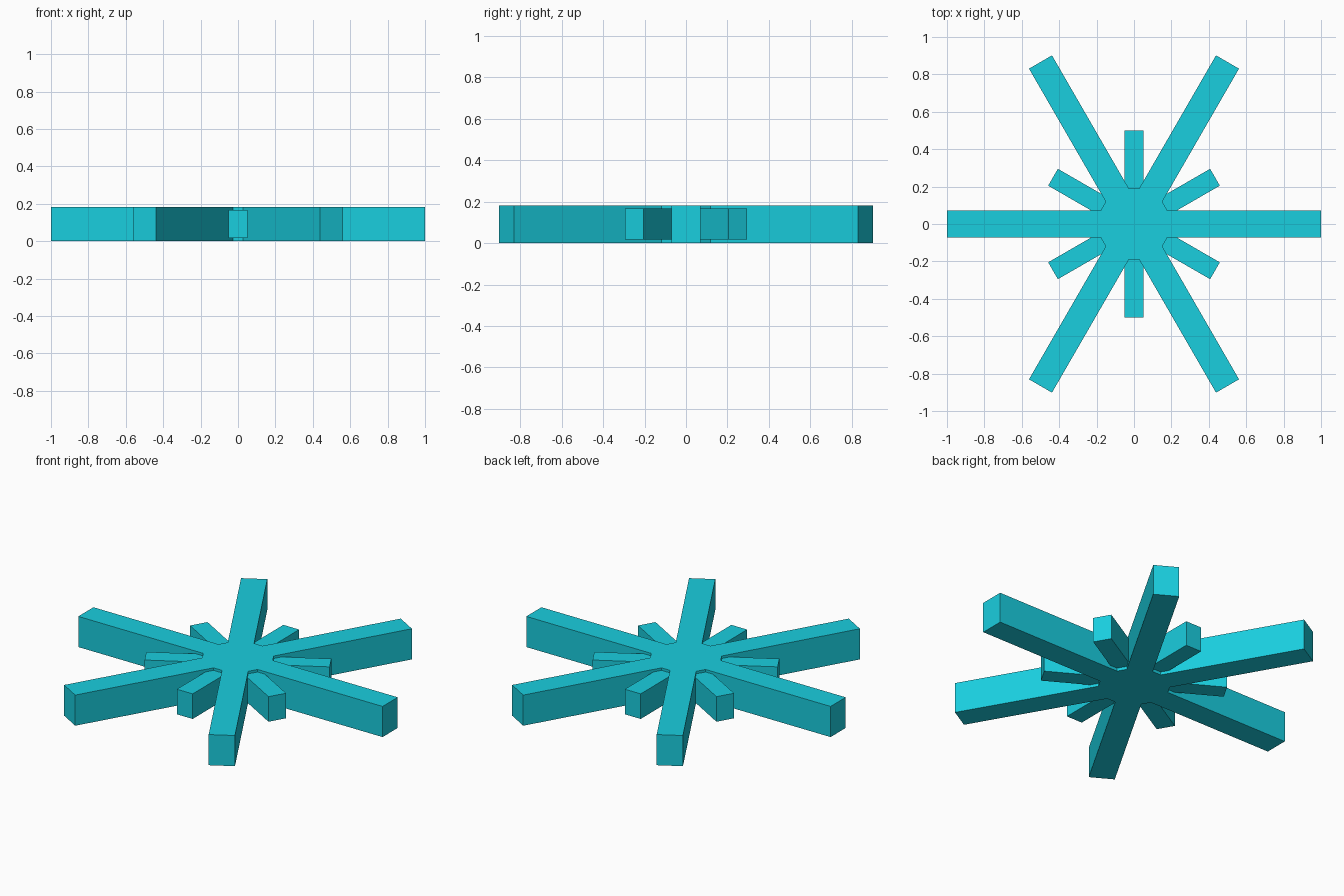
import bpy, bmesh, math
from mathutils import Matrix

if "Cube" in bpy.data.objects:
    bpy.data.objects.remove(bpy.data.objects["Cube"])

mat = bpy.data.materials.new("cyan")
mat.diffuse_color = (0.01, 0.62, 0.74, 1)
mat.use_nodes = True
mat.node_tree.nodes["Principled BSDF"].inputs["Base Color"].default_value = mat.diffuse_color


def finish(name, bm):
    bmesh.ops.recalc_face_normals(bm, faces=bm.faces)
    mesh = bpy.data.meshes.new(name)
    bm.to_mesh(mesh)
    bm.free()
    mesh.materials.append(mat)
    obj = bpy.data.objects.new(name, mesh)
    bpy.context.collection.objects.link(obj)
    return obj


def bar(name, length, width, z0, z1, angle):
    """Box through the centre, spanning both opposite arms."""
    bm = bmesh.new()
    m = (Matrix.Rotation(angle, 4, 'Z')
         @ Matrix.Translation((0, 0, (z0 + z1) / 2))
         @ Matrix.Diagonal((length, width, z1 - z0, 1)))
    bmesh.ops.create_cube(bm, size=1, matrix=m)
    return finish(name, bm)


def union(target, other):
    mod = target.modifiers.new("join", 'BOOLEAN')
    mod.operation = 'UNION'
    mod.solver = 'EXACT'
    mod.object = other
    other.hide_render = True
    other.hide_set(True)


# Central hub: low polygon disc with flats facing front and back
bm = bmesh.new()
bmesh.ops.create_cone(bm, cap_ends=True, segments=12, radius1=0.197,
                      radius2=0.197, depth=0.182,
                      matrix=Matrix.Translation((0, 0, 0.091))
                      @ Matrix.Rotation(math.radians(15), 4, 'Z'))
star = finish("star_hub", bm)

# Three long bars and three short bars make twelve alternating arms
for i in range(3):
    union(star, bar(f"long_arm_pair_{i + 1}", 2.0, 0.142, 0, 0.182,
                    math.radians(60 * i)))
    union(star, bar(f"short_arm_pair_{i + 1}", 1.0, 0.104, 0.018, 0.167,
                    math.radians(30 + 60 * i)))

# Merge everything into one solid and drop the source bars
bpy.context.view_layer.objects.active = star
star.select_set(True)
for mod in list(star.modifiers):
    helper = mod.object
    bpy.ops.object.modifier_apply(modifier=mod.name)
    bpy.data.objects.remove(helper)
star.name = "snowflake_star"
